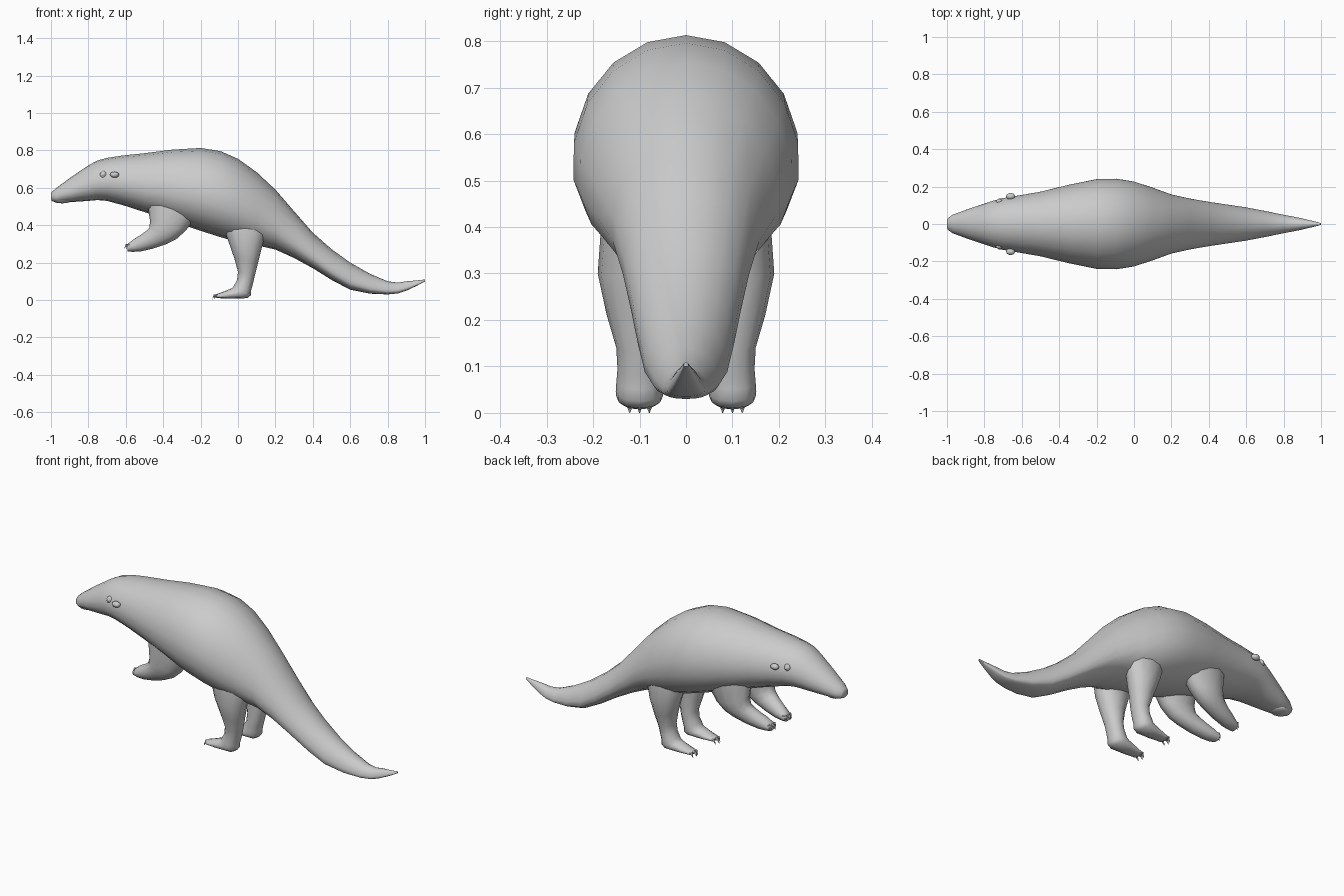
import bpy, bmesh, math
from mathutils import Vector

cube = bpy.data.objects.get("Cube")
if cube:
    bpy.data.objects.remove(cube)

grey = bpy.data.materials.new("plain grey")
grey.use_nodes = True
colour = (0.6, 0.6, 0.6, 1)
grey.diffuse_color = colour
grey.node_tree.nodes["Principled BSDF"].inputs["Base Color"].default_value = colour


def finish(name, bm):
    bmesh.ops.recalc_face_normals(bm, faces=bm.faces)
    mesh = bpy.data.meshes.new(name)
    bm.to_mesh(mesh)
    bm.free()
    mesh.materials.append(grey)
    ob = bpy.data.objects.new(name, mesh)
    bpy.context.collection.objects.link(ob)
    bpy.ops.object.select_all(action='DESELECT')
    ob.select_set(True)
    bpy.context.view_layer.objects.active = ob
    bpy.ops.object.shade_smooth_by_angle(angle=math.radians(60))


def refine(rows):
    """Insert a smooth in-between row in every gap."""
    result = [rows[0]]
    for k in range(len(rows) - 1):
        before, after = rows[max(k - 1, 0)], rows[min(k + 2, len(rows) - 1)]
        middle = [(9 * (b + c) - a - d) / 16
                  for a, b, c, d in zip(before, rows[k], rows[k + 1], after)]
        result += [middle, rows[k + 1]]
    return result


def loft(name, rings, sides):
    """Each ring: upper point x and z, lower point x and z, centre y, half width, widest height."""
    bm = bmesh.new()
    loops = []
    for upper_x, upper_z, lower_x, lower_z, y, width, widest in rings:
        upper = Vector((upper_x, y, upper_z))
        lower = Vector((lower_x, y, lower_z))
        middle = lower.lerp(upper, widest)
        loop = []
        for i in range(sides):
            angle = math.tau * i / sides
            rise, side = math.cos(angle), math.sin(angle)
            arm = upper - middle if rise > 0 else middle - lower
            # The lower half is slightly fuller than an ellipse
            fullness = 1 if rise > 0 else 0.85
            across = math.copysign(abs(side) ** fullness, side) * width
            loop.append(bm.verts.new(middle + arm * rise + Vector((0, across, 0))))
        loops.append(loop)
    for near, far in zip(loops, loops[1:]):
        for i in range(sides):
            j = (i + 1) % sides
            bm.faces.new((near[i], near[j], far[j], far[i]))
    bm.faces.new(loops[0])
    bm.faces.new(loops[-1])
    finish(name, bm)


def claw(name, x, y, z):
    """Short hooked claw pointing forward and down."""
    thick, reach = 0.009, 0.02
    knuckle = (x + thick, z + thick, x + thick, z - thick, y, thick, 0.5)
    bend = (x - reach / 2, z + thick, x - reach / 2, z - thick / 2, y, thick, 0.5)
    point = (x - reach, z - reach, x - reach, z - reach, y, thick / 9, 0.5)
    loft(name, (knuckle, bend, point), 6)


def ellipsoid(name, centre, size):
    bm = bmesh.new()
    bmesh.ops.create_uvsphere(bm, u_segments=12, v_segments=8, radius=1)
    bmesh.ops.scale(bm, vec=size, verts=bm.verts)
    bmesh.ops.translate(bm, vec=centre, verts=bm.verts)
    finish(name, bm)


# Snout, head, trunk and tail: x, top, bottom, half width; the tail is widest low down
trunk = [
    (-1, .57, .54, .02), (-.97, .6, .52, .05), (-.8, .72, .53, .11),
    (-.7, .76, .53, .14), (-.5, .785, .47, .175), (-.2, .813, .37, .243),
    (0, .755, .31, .23), (.2, .59, .27, .16), (.4, .36, .17, .12),
    (.6, .2, .055, .09), (.8, .1, .03, .05), (.9, .1, .05, .03), (1, .11, .1, .005)]
body = [(x, top, x, bottom, 0, width, 0.43 - 0.25 * max(x, 0))
        for x, top, bottom, width in trunk]
loft("body_and_tail", refine(body), sides=18)
ellipsoid("lower_jaw", (-.94, 0, .532), (.05, .045, .015))

# Legs from deep in the hip or shoulder to the toes, in the ring layout of the loft
legs = {
    "hind": [
        (-.12, .5, .18, .48, .1, .07), (-.05, .31, .13, .29, .12, .07),
        (0, .15, .09, .13, .1, .05), (-.02, .08, .07, .05, .1, .05),
        (-.04, .06, .05, .01, .1, .05), (-.12, .03, -.11, .01, .1, .03)],
    "front": [
        (-.5, .6, -.15, .55, .1, .07), (-.47, .42, -.28, .37, .11, .06),
        (-.49, .37, -.38, .3, .1, .05), (-.55, .33, -.52, .26, .08, .04),
        (-.59, .3, -.59, .26, .07, .03)]}

for side, sign in (("left", 1), ("right", -1)):
    for part, rows in legs.items():
        rings = [(*row[:4], row[4] * sign, row[5], 0.5) for row in rows]
        loft(f"{side}_{part}_leg", refine(rings), sides=12)
        # Three claws across the upper edge of the toes
        toe_x, toe_z, _, _, toe_y, toe_width, _ = rings[-1]
        for toe in (-1, 0, 1):
            claw(f"{side}_{part}_claw_{toe + 2}", toe_x + 0.01 * abs(toe),
                 toe_y + toe * toe_width * 0.7, toe_z - 0.01)

    # Eye in a raised lid, small ear behind it, nostril at the tip
    ellipsoid(f"{side}_eyelid", (-.72, .12 * sign, .67), (.018, .014, .02))
    ellipsoid(f"{side}_eye", (-.72, .126 * sign, .67), (.01, .011, .01))
    ellipsoid(f"{side}_ear", (-.66, .148 * sign, .67), (.024, .018, .016))
    ellipsoid(f"{side}_nostril", (-.98, .02 * sign, .57), (.008, .008, .006))
